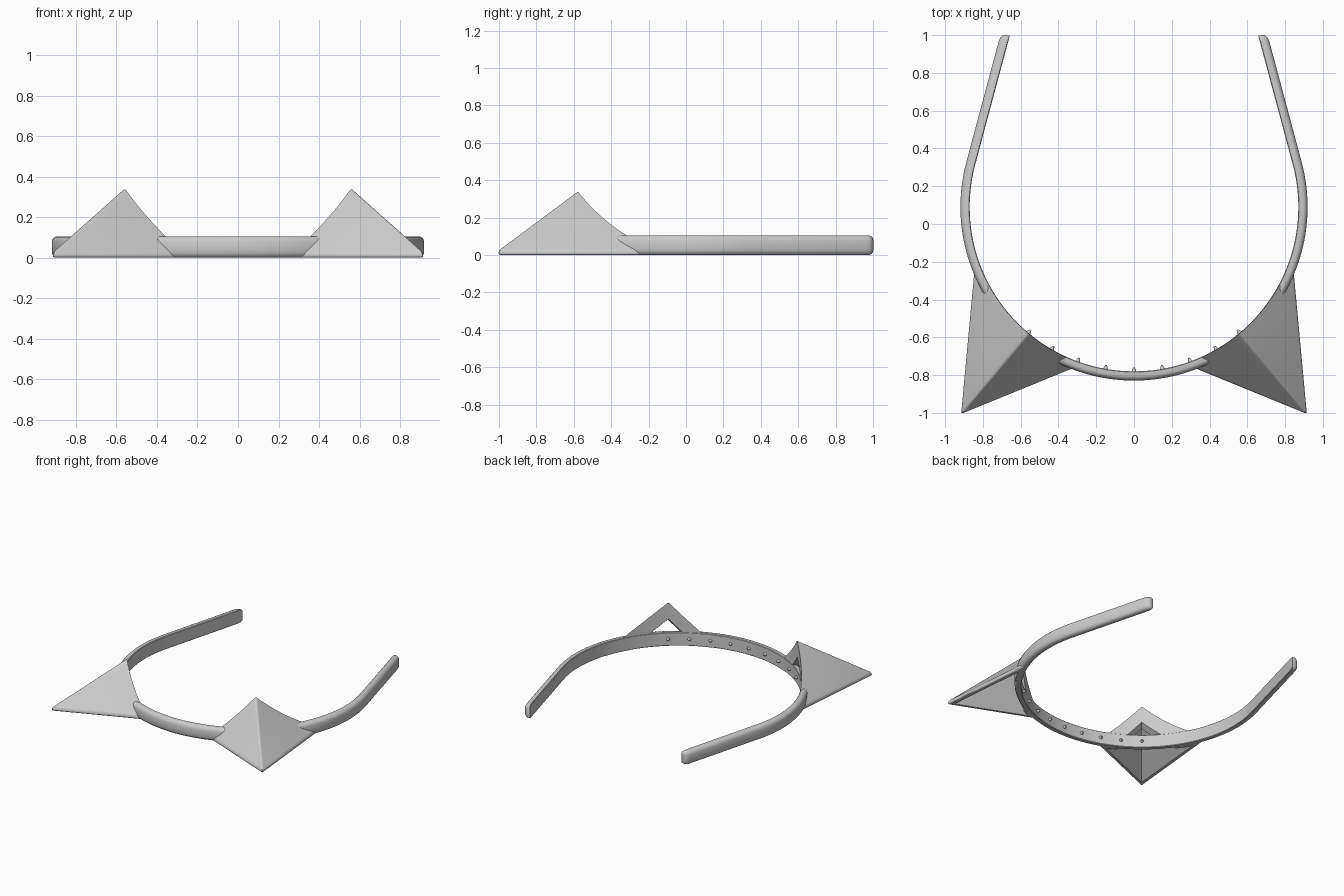
import bpy, bmesh, math
from mathutils import Vector, Matrix

if "Cube" in bpy.data.objects:
    bpy.data.objects.remove(bpy.data.objects["Cube"], do_unlink=True)

CENTRE_Y, INNER, THICK, HEIGHT = 0.09, 0.87, 0.05, 0.105

grey = bpy.data.materials.new("light_grey")
grey.use_nodes = True
grey.diffuse_color = (0.6, 0.6, 0.6, 1)
grey.node_tree.nodes["Principled BSDF"].inputs["Base Color"].default_value = (0.6, 0.6, 0.6, 1)


def make_object(name, bm):
    bmesh.ops.recalc_face_normals(bm, faces=bm.faces)
    mesh = bpy.data.meshes.new(name)
    bm.to_mesh(mesh)
    bm.free()
    mesh.materials.append(grey)
    obj = bpy.data.objects.new(name, mesh)
    bpy.context.collection.objects.link(obj)
    return obj


def smooth(obj, angle=30):
    bpy.ops.object.select_all(action='DESELECT')
    obj.select_set(True)
    bpy.context.view_layer.objects.active = obj
    bpy.ops.object.shade_smooth_by_angle(angle=math.radians(angle))


def apply_modifiers(obj):
    graph = bpy.context.evaluated_depsgraph_get()
    mesh = bpy.data.meshes.new_from_object(obj.evaluated_get(graph))
    obj.modifiers.clear()
    obj.data = mesh


def subtract(obj, cutter):
    mod = obj.modifiers.new("cut", 'BOOLEAN')
    mod.operation, mod.solver, mod.object = 'DIFFERENCE', 'EXACT', cutter
    apply_modifiers(obj)


# Headband: D-shaped section swept round an arc with two straight arms
def build_band():
    profile = [(0, 0.004), (0.004, 0), (0.026, 0), (0.036, 0.004), (0.044, 0.013), (0.049, 0.027)]
    profile += [(d, HEIGHT - z) for d, z in reversed(profile)]
    bend, arm = math.radians(15), 0.705
    stations = []                      # inner point, outward direction, depth scale, height scale
    for i in range(49):
        a = -math.pi / 2 + (math.pi / 2 + bend) * i / 48
        out = Vector((math.cos(a), math.sin(a), 0))
        stations.append((out * INNER + Vector((0, CENTRE_Y, 0)), out, 1, 1))
    start, out = stations[-1][:2]
    along = Vector((-out.y, out.x, 0))
    for back, ds, hs in [(0.04, 1, 1), (0.022, 0.93, 0.97), (0.008, 0.75, 0.88), (0, 0.45, 0.72)]:
        stations.append((start + along * (arm - back), out, ds, hs))

    def mirrored(s):
        return (Vector((-s[0].x, s[0].y, 0)), Vector((-s[1].x, s[1].y, 0)), s[2], s[3])
    stations = [mirrored(s) for s in reversed(stations[1:])] + stations

    bm = bmesh.new()
    rings = []
    for p, out, ds, hs in stations:
        rings.append([bm.verts.new(p + out * d * ds + Vector((0, 0, HEIGHT / 2 + (z - HEIGHT / 2) * hs)))
                      for d, z in profile])
    n = len(profile)
    for r0, r1 in zip(rings, rings[1:]):
        for i in range(n):
            bm.faces.new((r0[i], r0[(i + 1) % n], r1[(i + 1) % n], r1[i]))
    bm.faces.new(rings[0])
    bm.faces.new(rings[-1])
    smooth(make_object("headband", bm), 40)


# Ear wedge: two sloping planes meeting at a ridge, running past the band
def ear_wedge(name, side, drop=0.0, rim=False):
    tip = Vector((0.915, -1.005, 0.025))
    apex = Vector((0.555, -0.575, 0.345))
    outer_end = Vector((0.845, -0.25, 0.025))
    front_end = Vector((0.34, -0.77, 0.025))
    points = [tip, tip.lerp(outer_end, 1.22), tip.lerp(front_end, 1.22), tip.lerp(apex, 1.3)]
    if rim:
        points += [Vector((p.x, p.y, 0)) for p in points[:3]]
    bm = bmesh.new()
    for p in points:
        bm.verts.new((p.x * side, p.y, p.z - drop))
    bmesh.ops.convex_hull(bm, input=bm.verts)
    bmesh.ops.dissolve_limit(bm, angle_limit=0.01, verts=bm.verts, edges=bm.edges)
    return make_object(name, bm)


def cylinder(name, radius):
    bm = bmesh.new()
    bmesh.ops.create_cone(bm, cap_ends=True, segments=192, radius1=radius, radius2=radius, depth=2,
                          matrix=Matrix.Translation((0, CENTRE_Y, 0)))
    return make_object(name, bm)


def build_ear(name, side):
    ear = ear_wedge(name, side, rim=True)
    bevel = ear.modifiers.new("soft_edges", 'BEVEL')
    bevel.width, bevel.segments = 0.01, 3
    apply_modifiers(ear)
    head = cylinder("head_cutter", INNER + 0.002)
    wall = cylinder("wall_cutter", INNER + THICK)
    hollow = ear_wedge("hollow_cutter", side, 0.055)
    window = ear_wedge("window_cutter", side, 0.13)
    subtract(hollow, wall)             # keeps a frame standing on the band
    for cutter in (head, hollow, window):
        subtract(ear, cutter)
    for cutter in (head, wall, hollow, window):
        bpy.data.objects.remove(cutter, do_unlink=True)
    smooth(ear, 25)


# Small pointed studs on the inside of the band
def build_studs():
    bm = bmesh.new()
    for i in range(-4, 5):
        a = math.radians(-90 + 10 * i)
        inward = Vector((-math.cos(a), -math.sin(a), 0))
        place = Vector((0, CENTRE_Y, HEIGHT / 2)) - inward * (INNER - 0.008)
        turn = inward.to_track_quat('Z', 'Y').to_matrix().to_4x4()
        bmesh.ops.create_cone(bm, cap_ends=True, segments=12, radius1=0.015, radius2=0.004, depth=0.024,
                              matrix=Matrix.Translation(place) @ turn)
    smooth(make_object("inner_studs", bm), 40)


build_band()
build_ear("left_ear", 1)
build_ear("right_ear", -1)
build_studs()
